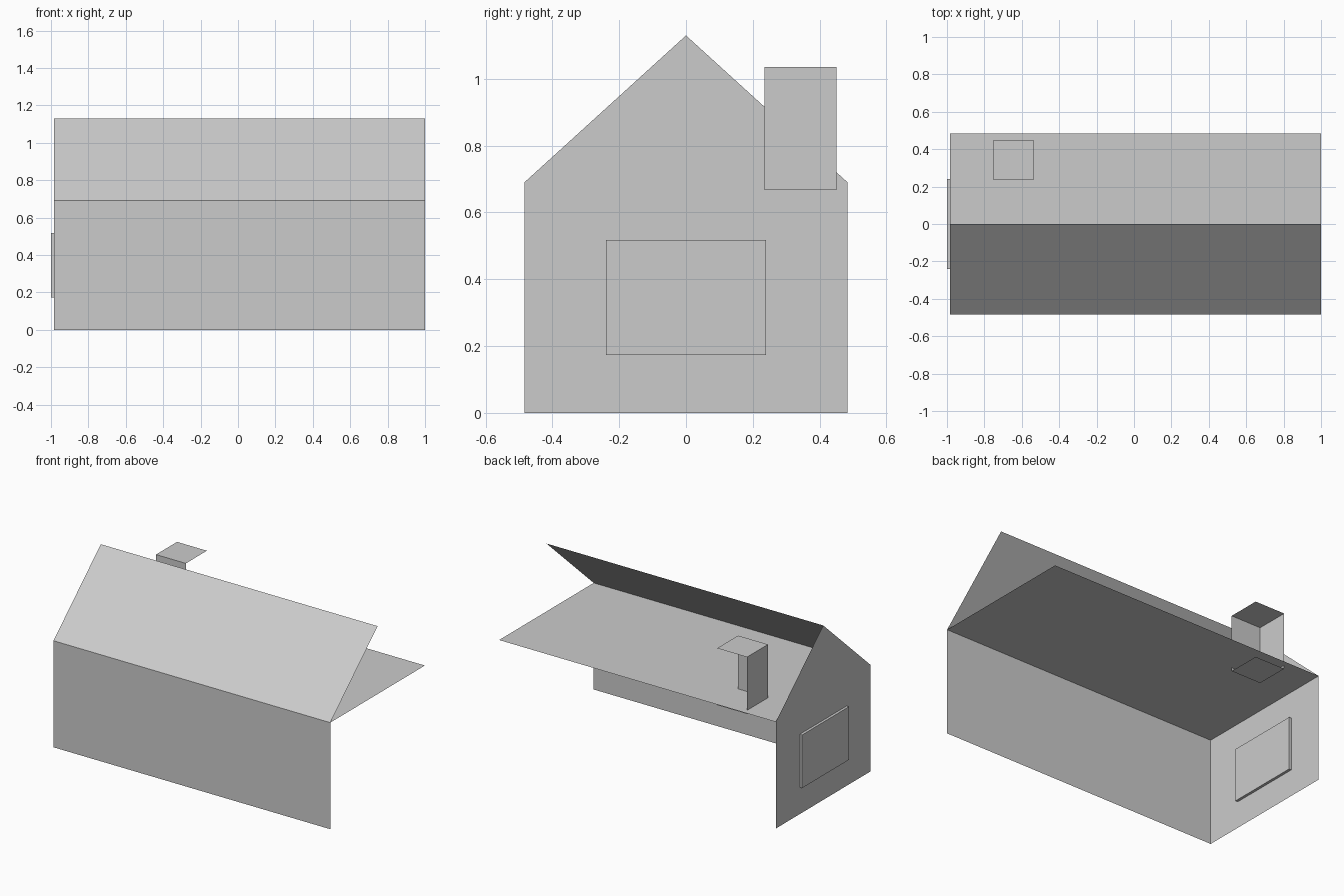
import bpy
import bmesh
from mathutils import Vector

default = bpy.data.objects.get("Cube")
if default:
    bpy.data.objects.remove(default, do_unlink=True)

# Single plain material
grey = bpy.data.materials.new("plain_grey")
grey.use_nodes = True
colour = (0.6, 0.6, 0.6, 1)
grey.diffuse_color = colour
grey.node_tree.nodes["Principled BSDF"].inputs["Base Color"].default_value = colour

# Main dimensions
LEFT, RIGHT = -0.983, 1.0
DEPTH = 0.484
EAVE, RIDGE = 0.69, 1.13


def finish(name, bm):
    mesh = bpy.data.meshes.new(name)
    bm.to_mesh(mesh)
    bm.free()
    mesh.materials.append(grey)
    obj = bpy.data.objects.new(name, mesh)
    bpy.context.collection.objects.link(obj)
    return obj


def panel(name, corners):
    """Thin sheet through the given corners."""
    bm = bmesh.new()
    bm.faces.new([bm.verts.new(c) for c in corners])
    return finish(name, bm)


def strip(name, start, end):
    """Sheet running the length of the house between two (y, z) lines."""
    return panel(name, [(LEFT, *start), (RIGHT, *start), (RIGHT, *end), (LEFT, *end)])


def box(name, low, high, open_sides=()):
    """Box between two corners, leaving out the sides facing open_sides."""
    low, high = Vector(low), Vector(high)
    bm = bmesh.new()
    bmesh.ops.create_cube(bm, size=1)
    bm.normal_update()
    gone = [f for f in bm.faces
            if any(f.normal.dot(Vector(d)) > 0.9 for d in open_sides)]
    bmesh.ops.delete(bm, geom=gone, context='FACES')
    bmesh.ops.scale(bm, vec=high - low, verts=bm.verts)
    bmesh.ops.translate(bm, vec=(low + high) / 2, verts=bm.verts)
    return finish(name, bm)


# Long sheets: the back and one end of the house stay open
strip("front_wall", (-DEPTH, 0), (-DEPTH, EAVE))
strip("attic_floor", (-DEPTH, EAVE), (DEPTH, EAVE))
strip("front_roof", (-DEPTH, EAVE), (0, RIDGE))

# Closed end with its gable
panel("end_wall", [(LEFT, DEPTH, 0), (LEFT, -DEPTH, 0),
                   (LEFT, -DEPTH, EAVE), (LEFT, DEPTH, EAVE)])
panel("gable", [(LEFT, DEPTH, EAVE), (LEFT, -DEPTH, EAVE), (LEFT, 0, RIDGE)])

# Window slab set through the end wall
box("window", (-1, -0.24, 0.173), (-0.966, 0.24, 0.517))

# Chimney, open on the same sides as the house
box("chimney", (-0.752, 0.235, 0.667), (-0.538, 0.45, 1.035),
    open_sides=[(1, 0, 0), (0, 1, 0)])
